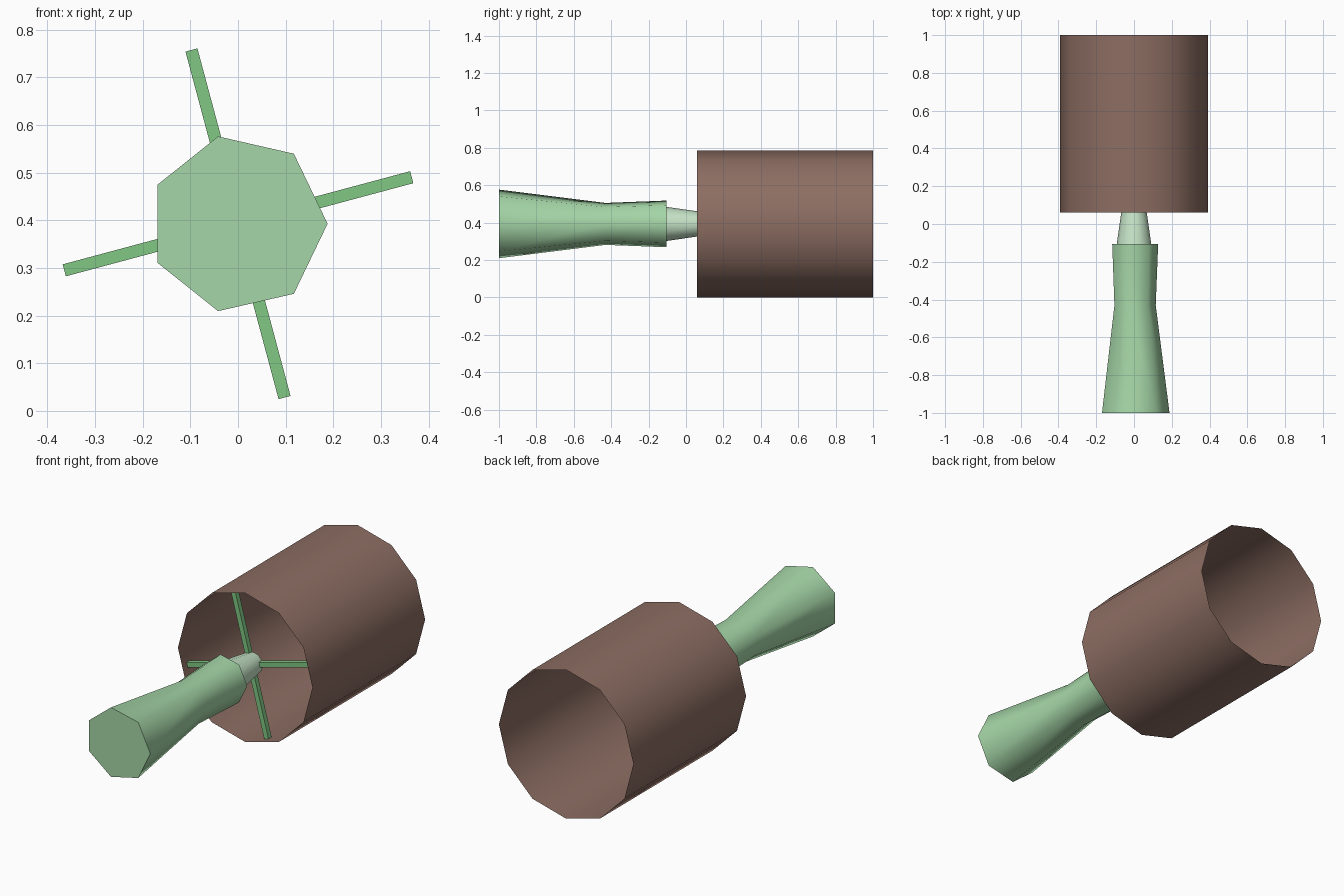
import bpy, bmesh, math
from mathutils import Matrix, Vector

if "Cube" in bpy.data.objects:
    bpy.data.objects.remove(bpy.data.objects["Cube"])

AXIS_Z = 0.393  # height of the long axis


def material(name, hex_rgb):
    lin = []
    for i in (0, 2, 4):
        c = int(hex_rgb[i:i + 2], 16) / 255
        lin.append(c / 12.92 if c <= 0.04045 else ((c + 0.055) / 1.055) ** 2.4)
    m = bpy.data.materials.new(name)
    m.diffuse_color = (*lin, 1)
    m.use_nodes = True
    m.node_tree.nodes["Principled BSDF"].inputs["Base Color"].default_value = m.diffuse_color
    return m


BROWN = material("brown", "8D6E63")
LIGHT_GREEN = material("light green", "A5D6A7")
MID_GREEN = material("mid green", "81C784")
PALE_GREEN = material("pale green", "C8E6C9")


def finish(name, bm, mat, smooth_angle=None):
    me = bpy.data.meshes.new(name)
    bm.to_mesh(me)
    bm.free()
    me.materials.append(mat)
    ob = bpy.data.objects.new(name, me)
    bpy.context.collection.objects.link(ob)
    if smooth_angle:
        bpy.ops.object.select_all(action='DESELECT')
        ob.select_set(True)
        bpy.context.view_layer.objects.active = ob
        bpy.ops.object.shade_smooth_by_angle(angle=math.radians(smooth_angle))
    return ob


def lathe(name, profile, sides, mat, caps=True):
    """Rings of (y, radius) along the long axis, first corner pointing to +x."""
    bm = bmesh.new()
    rings = []
    for y, r in profile:
        ring = []
        for i in range(sides):
            a = math.tau * i / sides
            ring.append(bm.verts.new((r * math.cos(a), y, AXIS_Z + r * math.sin(a))))
        rings.append(ring)
    for a, b in zip(rings, rings[1:]):
        for i in range(sides):
            j = (i + 1) % sides
            bm.faces.new((a[i], a[j], b[j], b[i]))
    if caps:
        bm.faces.new(rings[0])
        bm.faces.new(rings[-1][::-1])
        bmesh.ops.recalc_face_normals(bm, faces=bm.faces)
    else:
        # open sheet: make the faces point away from the axis
        bm.normal_update()
        for f in bm.faces:
            if f.normal.dot(f.calc_center_median() - Vector((0, 0.5, AXIS_Z))) < 0:
                f.normal_flip()
    return finish(name, bm, mat, 60)


# open thin-walled tube
lathe("tail_tube", [(0.06, 0.393), (1.0, 0.393)], 12, BROWN, caps=False)

# flared seven-sided body
lathe("body", [(-1.0, 0.188), (-0.43, 0.115), (-0.105, 0.128)], 7, LIGHT_GREEN)

# tapered stem joining the body to the cross bars
lathe("stem", [(-0.11, 0.092), (0.125, 0.058)], 12, PALE_GREEN)

# two crossed bars holding the tube
for name, deg in (("cross_bar_level", 15), ("cross_bar_upright", 105)):
    bm = bmesh.new()
    m = (Matrix.Translation((0, 0.11, AXIS_Z))
         @ Matrix.Rotation(-math.radians(deg), 4, 'Y')
         @ Matrix.Diagonal((0.755, 0.026, 0.026, 1)))
    bmesh.ops.create_cube(bm, size=1, matrix=m)
    finish(name, bm, MID_GREEN)
